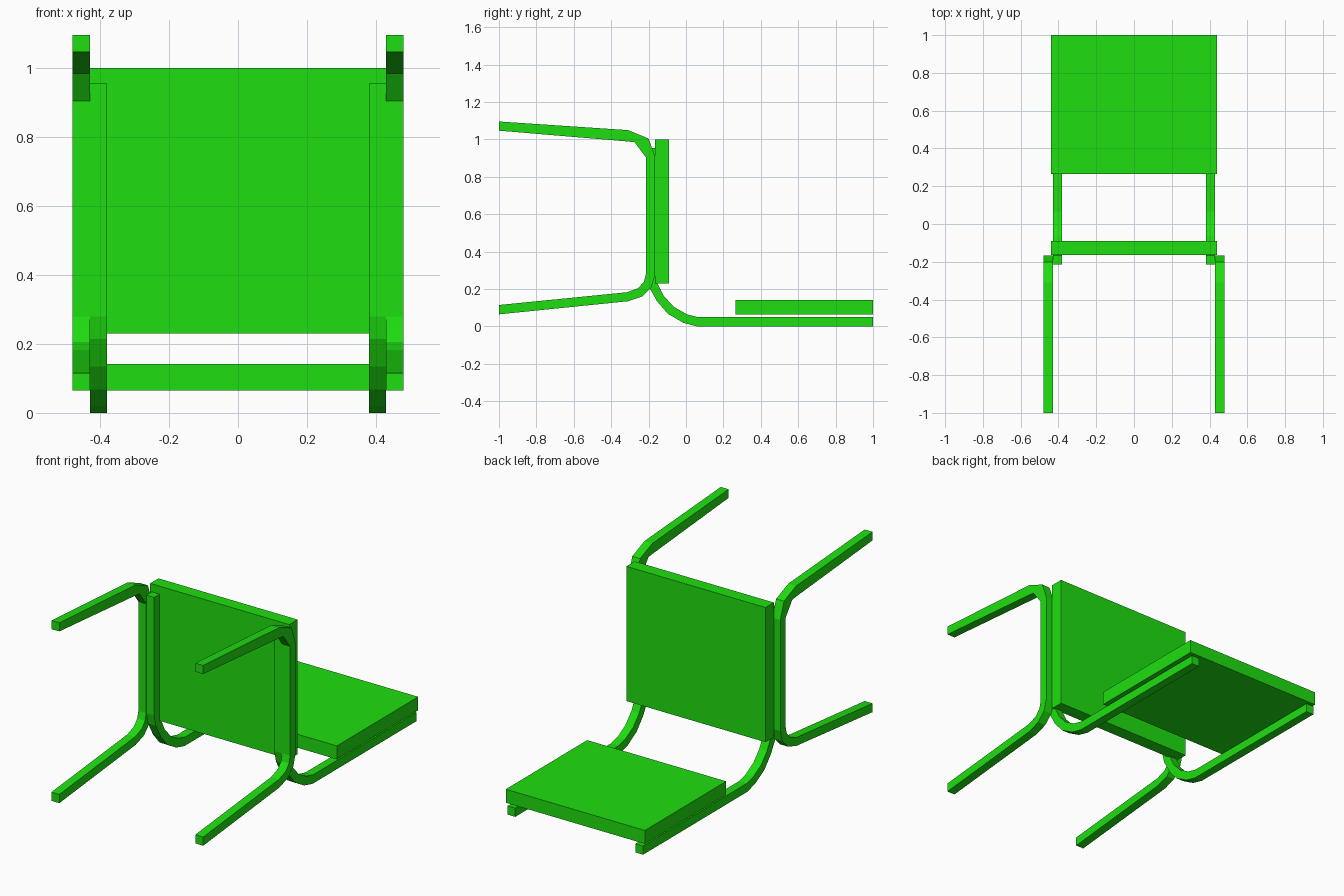
import bpy, bmesh

if "Cube" in bpy.data.objects:
    bpy.data.objects.remove(bpy.data.objects["Cube"])

green = bpy.data.materials.new("green")
green.diffuse_color = (0.013, 0.73, 0.005, 1)
green.use_nodes = True
green.node_tree.nodes["Principled BSDF"].inputs["Base Color"].default_value = green.diffuse_color


def finish(name, bm):
    bmesh.ops.recalc_face_normals(bm, faces=bm.faces)
    mesh = bpy.data.meshes.new(name)
    bm.to_mesh(mesh)
    bm.free()
    mesh.materials.append(green)
    obj = bpy.data.objects.new(name, mesh)
    bpy.context.collection.objects.link(obj)
    return obj


def box(name, lo, hi):
    bm = bmesh.new()
    bmesh.ops.create_cube(bm, size=1)
    for v in bm.verts:
        v.co = [(a + b) / 2 + c * (b - a) for a, b, c in zip(lo, hi, v.co)]
    return finish(name, bm)


def bent_bar(name, inner, outer, x0, x1):
    """Square bar swept between two matching (y, z) edge lines."""
    bm = bmesh.new()
    rings = [[bm.verts.new(p) for p in ((x0, *i), (x1, *i), (x1, *o), (x0, *o))]
             for i, o in zip(inner, outer)]
    for a, b in zip(rings, rings[1:]):
        for k in range(4):
            n = (k + 1) % 4
            bm.faces.new((a[k], a[n], b[n], b[k]))
    bm.faces.new(rings[0])
    bm.faces.new(rings[-1])
    return finish(name, bm)


# Chair lying on its back: seat pad stands upright, backrest pad lies flat
box("seat", (-0.44, -0.165, 0.23), (0.44, -0.09, 1.0))
box("backrest", (-0.44, 0.265, 0.065), (0.44, 1.0, 0.142))

# Edge lines of the L-shaped rail that joins seat and backrest
rail_in = [(1, 0.05), (0.065, 0.05), (0.005, 0.065), (-0.065, 0.105),
           (-0.12, 0.165), (-0.155, 0.235), (-0.166, 0.29), (-0.166, 0.955)]
rail_out = [(1, 0), (0.06, 0), (-0.015, 0.02), (-0.097, 0.068),
            (-0.155, 0.135), (-0.2, 0.215), (-0.215, 0.28), (-0.215, 0.955)]

# Edge lines of the U-shaped leg frame, lower leg to upper leg
leg_in = [(-1, 0.115), (-0.315, 0.183), (-0.255, 0.205), (-0.225, 0.24),
          (-0.215, 0.28), (-0.215, 0.905), (-0.275, 0.985), (-0.32, 0.99),
          (-1, 1.047)]
leg_out = [(-1, 0.065), (-0.31, 0.135), (-0.235, 0.16), (-0.185, 0.21),
           (-0.166, 0.275), (-0.166, 0.91), (-0.2, 1.005), (-0.31, 1.05),
           (-1, 1.096)]

for side, s in (("right", 1), ("left", -1)):
    bent_bar(side + "_back_rail", rail_in, rail_out, s * 0.38, s * 0.429)
    bent_bar(side + "_leg_frame", leg_in, leg_out, s * 0.43, s * 0.48)
